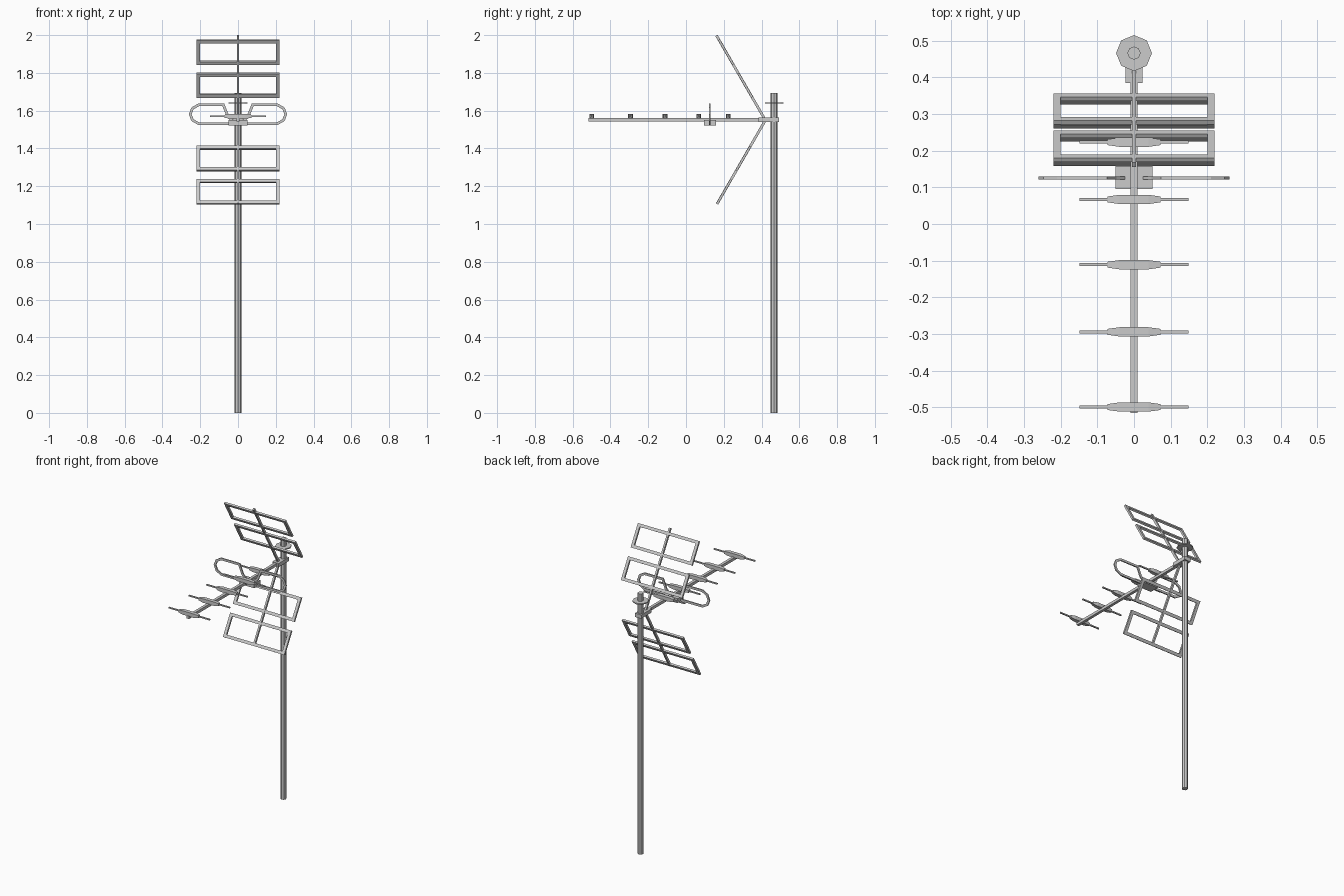
import bpy, bmesh, math
from mathutils import Vector, Matrix

if "Cube" in bpy.data.objects:
    bpy.data.objects.remove(bpy.data.objects["Cube"])

BOOM_Z = 1.552


def finish(name, bm):
    bmesh.ops.recalc_face_normals(bm, faces=bm.faces)
    me = bpy.data.meshes.new(name)
    bm.to_mesh(me)
    bm.free()
    ob = bpy.data.objects.new(name, me)
    bpy.context.collection.objects.link(ob)
    return ob


def add_box(bm, lo, hi, mat=Matrix()):
    lo, hi = Vector(lo), Vector(hi)
    size = hi - lo
    m = mat @ Matrix.Translation((lo + hi) / 2) @ Matrix.Diagonal((*size, 1))
    bmesh.ops.create_cube(bm, size=1, matrix=m)


def box(name, lo, hi):
    bm = bmesh.new()
    add_box(bm, lo, hi)
    return finish(name, bm)


def cylinder(name, r, z0, z1, y):
    bm = bmesh.new()
    bmesh.ops.create_cone(bm, cap_ends=True, segments=8, radius1=r, radius2=r,
                          depth=z1 - z0,
                          matrix=Matrix.Translation((0, y, (z0 + z1) / 2)))
    return finish(name, bm)


def loft(bm, rings):
    rows = [[bm.verts.new(p) for p in ring] for ring in rings]
    for a, b in zip(rows, rows[1:]):
        n = len(a)
        for i in range(n):
            bm.faces.new((a[i], a[(i + 1) % n], b[(i + 1) % n], b[i]))
    bm.faces.new(rows[0])
    bm.faces.new(rows[-1])


# Mast with its collar
cylinder("mast", 0.018, 0, 1.693, 0.466)
cylinder("mast_collar", 0.049, 1.637, 1.644, 0.466)

# Boom and mast clamp
box("boom", (-0.009, -0.515, BOOM_Z - 0.009), (0.009, 0.44, BOOM_Z + 0.009))
box("mast_clamp", (-0.023, 0.385, BOOM_Z - 0.012), (0.023, 0.492, BOOM_Z + 0.012))

# Directors: a thin rod through a tapered insulator
for i, y in enumerate((-0.499, -0.294, -0.111, 0.067, 0.223)):
    z = 1.570
    bm = bmesh.new()
    add_box(bm, (-0.148, y - 0.004, z - 0.004), (0.148, y + 0.004, z + 0.004))
    finish(f"director_rod_{i + 1}", bm)
    bm = bmesh.new()
    loft(bm, [[(x, y + a * r, z + b * r) for a, b in ((-1, -1), (1, -1), (1, 1), (-1, 1))]
              for x, r in ((-0.072, 0.008), (-0.04, 0.0125), (0.04, 0.0125), (0.072, 0.008))])
    finish(f"director_insulator_{i + 1}", bm)

# Folded dipole: flat strip swept along the loop on each side of the feed box
path = [(0.03, 1.531), (0.208, 1.531), (0.241, 1.550), (0.253, 1.581),
        (0.241, 1.612), (0.208, 1.631), (0.078, 1.631), (0.054, 1.572), (0.03, 1.548)]
pts = [Vector(p) for p in path]
for side, s in (("left", -1), ("right", 1)):
    rings = []
    for i, p in enumerate(pts):
        d1 = (p - pts[max(i - 1, 0)]).normalized()
        d2 = (pts[min(i + 1, len(pts) - 1)] - p).normalized()
        t = (d1 + d2).normalized()
        ref = d1 if d1.length else d2
        n = Vector((-t.y, t.x)) * 0.007 / max(t.dot(ref), 0.5)
        a, b = p + n, p - n
        rings.append([(s * q.x, 0.126 + w, q.y) for q, w in
                      ((a, -0.004), (a, 0.004), (b, 0.004), (b, -0.004))])
    bm = bmesh.new()
    loft(bm, rings)
    finish(f"dipole_{side}", bm)
box("feed_box", (-0.05, 0.095, 1.521), (0.05, 0.158, 1.55))

# Corner reflector: a sloped spine carrying two open frames, above and below
for side, s, z0, spans in (("upper", 1, 1.555, ((0.134, 0.281), (0.335, 0.485))),
                           ("lower", -1, 1.549, ((0.158, 0.308), (0.362, 0.512)))):
    along = Vector((0, -0.5, s * math.sqrt(0.75)))
    normal = Vector((1, 0, 0)).cross(along)
    m = Matrix((Vector((1, 0, 0)), along, normal)).transposed().to_4x4()
    m.translation = (0, 0.417 if s > 0 else 0.42, z0)
    bm = bmesh.new()
    add_box(bm, (-0.006, 0, -0.007), (0.006, 0.511, 0.007), m)
    finish(f"{side}_reflector_spine", bm)
    for i, (a, b) in enumerate(spans):
        bm = bmesh.new()
        for lo, hi in (((-0.22, a), (0.22, a + 0.019)), ((-0.22, b - 0.019), (0.22, b)),
                       ((-0.22, a + 0.019), (-0.201, b - 0.019)),
                       ((0.201, a + 0.019), (0.22, b - 0.019))):
            add_box(bm, (*lo, -0.006), (*hi, 0.006), m)
        finish(f"{side}_reflector_frame_{i + 1}", bm)
